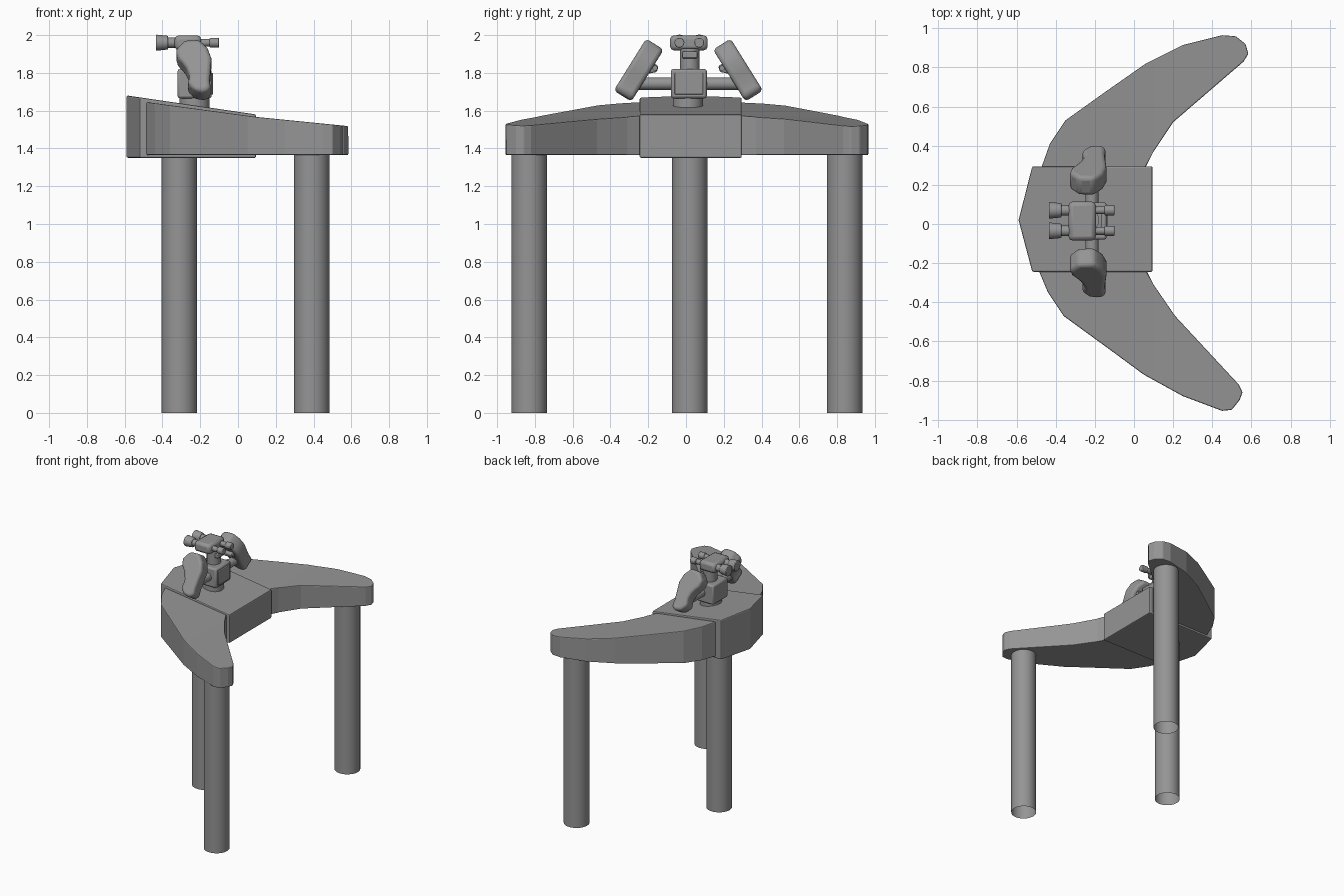
import bpy, bmesh, math
from mathutils import Matrix, Vector

if "Cube" in bpy.data.objects:
    bpy.data.objects.remove(bpy.data.objects["Cube"], do_unlink=True)

grey = bpy.data.materials.new("mid_grey")
grey.use_nodes = True
grey.diffuse_color = (0.3, 0.3, 0.3, 1)
grey.node_tree.nodes["Principled BSDF"].inputs["Base Color"].default_value = (0.3, 0.3, 0.3, 1)

MID = 0.02   # y of the stand's centre line
POST = -0.23  # x of the sight post


def finish(name, bm, bevel=0.0, segments=2, smooth=True):
    bmesh.ops.recalc_face_normals(bm, faces=bm.faces)
    mesh = bpy.data.meshes.new(name)
    bm.to_mesh(mesh)
    bm.free()
    mesh.materials.append(grey)
    ob = bpy.data.objects.new(name, mesh)
    bpy.context.collection.objects.link(ob)
    if bevel:
        mod = ob.modifiers.new("rounding", 'BEVEL')
        mod.width, mod.segments, mod.limit_method = bevel, segments, 'ANGLE'
    if smooth:
        bpy.ops.object.select_all(action='DESELECT')
        ob.select_set(True)
        bpy.context.view_layer.objects.active = ob
        bpy.ops.object.shade_smooth_by_angle(angle=math.radians(35))
    return ob


def prism(points, axis):
    """Extrude a closed outline of 3D points along a vector."""
    bm = bmesh.new()
    face = bm.faces.new([bm.verts.new(p) for p in points])
    ext = bmesh.ops.extrude_face_region(bm, geom=[face], use_keep_orig=True)
    top = [v for v in ext["geom"] if isinstance(v, bmesh.types.BMVert)]
    bmesh.ops.translate(bm, verts=top, vec=axis)
    return bm


def rod(name, a, b, r1, r2=None, caps=True, sides=32, bevel=0.0):
    a, b = Vector(a), Vector(b)
    turn = (b - a).to_track_quat('Z', 'Y').to_matrix().to_4x4()
    bm = bmesh.new()
    bmesh.ops.create_cone(bm, cap_ends=caps, segments=sides, radius1=r1,
                          radius2=r1 if r2 is None else r2, depth=(b - a).length,
                          matrix=Matrix.Translation((a + b) / 2) @ turn)
    return finish(name, bm, bevel)


def box(name, centre, size, bevel=0.01):
    bm = bmesh.new()
    bmesh.ops.create_cube(bm, size=1, matrix=Matrix.Translation(centre) @ Matrix.Diagonal((*size, 1)))
    return finish(name, bm, bevel)


def slab(name, outline, bottom, top_height, bevel):
    """Table section whose top follows a height rule along x."""
    bm = prism([(x, y, bottom) for x, y in outline], (0, 0, 0.1))
    bmesh.ops.bisect_plane(bm, geom=bm.verts[:] + bm.edges[:] + bm.faces[:],
                           plane_co=(0.1, 0, 0), plane_no=(1, 0, 0))
    for v in bm.verts:
        if v.co.z > bottom + 0.05:
            v.co.z = top_height(v.co.x)
    return finish(name, bm, bevel, 2, False)


# Open tube legs
for name, x, y in (("rear_leg", -0.31, MID), ("left_leg", 0.39, 0.84), ("right_leg", 0.39, -0.83)):
    rod(name, (x, y, 0), (x, y, 1.38), 0.094, caps=False, sides=40)

# Central block with a pointed back
slab("centre_block", [(-0.59, MID), (-0.52, -0.245), (0.095, -0.245), (0.095, 0.295), (-0.52, 0.295)],
     1.35, lambda x: 1.594 - 0.147 * x, 0.008)


# Curved table wings
def wing_top(x):
    return 1.58 - 0.135 * x if x < 0.1 else 1.5665 - 0.1 * (x - 0.1)


left = [(-0.48, 0.27), (-0.43, 0.41), (-0.35, 0.53), (-0.14, 0.68), (0.06, 0.82), (0.25, 0.915),
        (0.45, 0.965), (0.52, 0.96), (0.57, 0.92), (0.585, 0.87), (0.56, 0.83), (0.2, 0.52),
        (0.1, 0.37), (0.05, 0.27)]
right = [(-0.49, -0.23), (-0.44, -0.35), (-0.36, -0.47), (-0.14, -0.63), (0.05, -0.77), (0.25, -0.88),
         (0.45, -0.955), (0.5, -0.95), (0.54, -0.9), (0.555, -0.86), (0.535, -0.82), (0.21, -0.47),
         (0.1, -0.31), (0.06, -0.23)]
slab("left_wing", left, 1.365, wing_top, 0.006)
slab("right_wing", right, 1.365, wing_top, 0.006)

# Sight post
rod("post_base", (POST, MID - 0.01, 1.58), (POST, MID - 0.01, 1.68), 0.08, bevel=0.006)
box("pivot_box", (POST, MID - 0.005, 1.743), (0.18, 0.19, 0.155), 0.012)
box("pivot_plate", (POST + 0.09, MID - 0.005, 1.743), (0.016, 0.15, 0.115), 0.004)
rod("post_neck", (POST, MID, 1.81), (POST, MID, 1.93), 0.052)
box("neck_clip", (POST + 0.05, MID, 1.895), (0.03, 0.08, 0.035), 0.005)
rod("handle_bar", (-0.215, -0.26, 1.743), (-0.215, 0.29, 1.743), 0.033)

# Binocular sight
box("sight_body", (-0.265, MID - 0.005, 1.959), (0.14, 0.2, 0.08), 0.022)
for side, y in (("right", -0.035), ("left", 0.07)):
    z = 1.96
    rod(side + "_eyepiece", (-0.435, y, z), (-0.37, y, z), 0.043, 0.036, bevel=0.005)
    rod(side + "_eyepiece_tube", (-0.375, y, z), (-0.32, y, z), 0.027)
    rod(side + "_front_tube", (-0.21, y, z), (-0.145, y, z), 0.02)
    rod(side + "_front_lens", (-0.15, y, z), (-0.1, y, z), 0.026, bevel=0.004)

# Moulded grips tilted outwards, each with a bracket and a pin
grip = [(-0.33, 0.1), (-0.285, 0.158), (-0.205, 0.163), (-0.16, 0.11), (-0.14, 0.047), (-0.145, -0.022),
        (-0.15, -0.09), (-0.143, -0.14), (-0.175, -0.165), (-0.23, -0.154), (-0.267, -0.11),
        (-0.255, -0.06), (-0.274, -0.01), (-0.294, 0.02), (-0.318, 0.05)]
bracket = [(0.0, 0.0), (-0.095, 0.02), (-0.105, 0.05), (-0.06, 0.08), (0.0, 0.06)]
for side, sign, y in (("left", 1, 0.275), ("right", -1, -0.25)):
    place = Matrix.Translation((0, y, 1.815)) @ Matrix.Rotation(sign * math.radians(32), 4, 'X')
    bm = prism([(x, -0.055, z) for x, z in grip], (0, 0.11, 0))
    bm.transform(place)
    finish(side + "_grip", bm, 0.024, 3)
    bm = prism([(-0.25, y + sign * a, 1.785 + b) for a, b in bracket], (0.07, 0, 0))
    finish(side + "_bracket", bm, 0.008)
    rod(side + "_pin", (-0.26, y - sign * 0.085, 1.825), (-0.172, y - sign * 0.085, 1.825), 0.014, sides=16)
